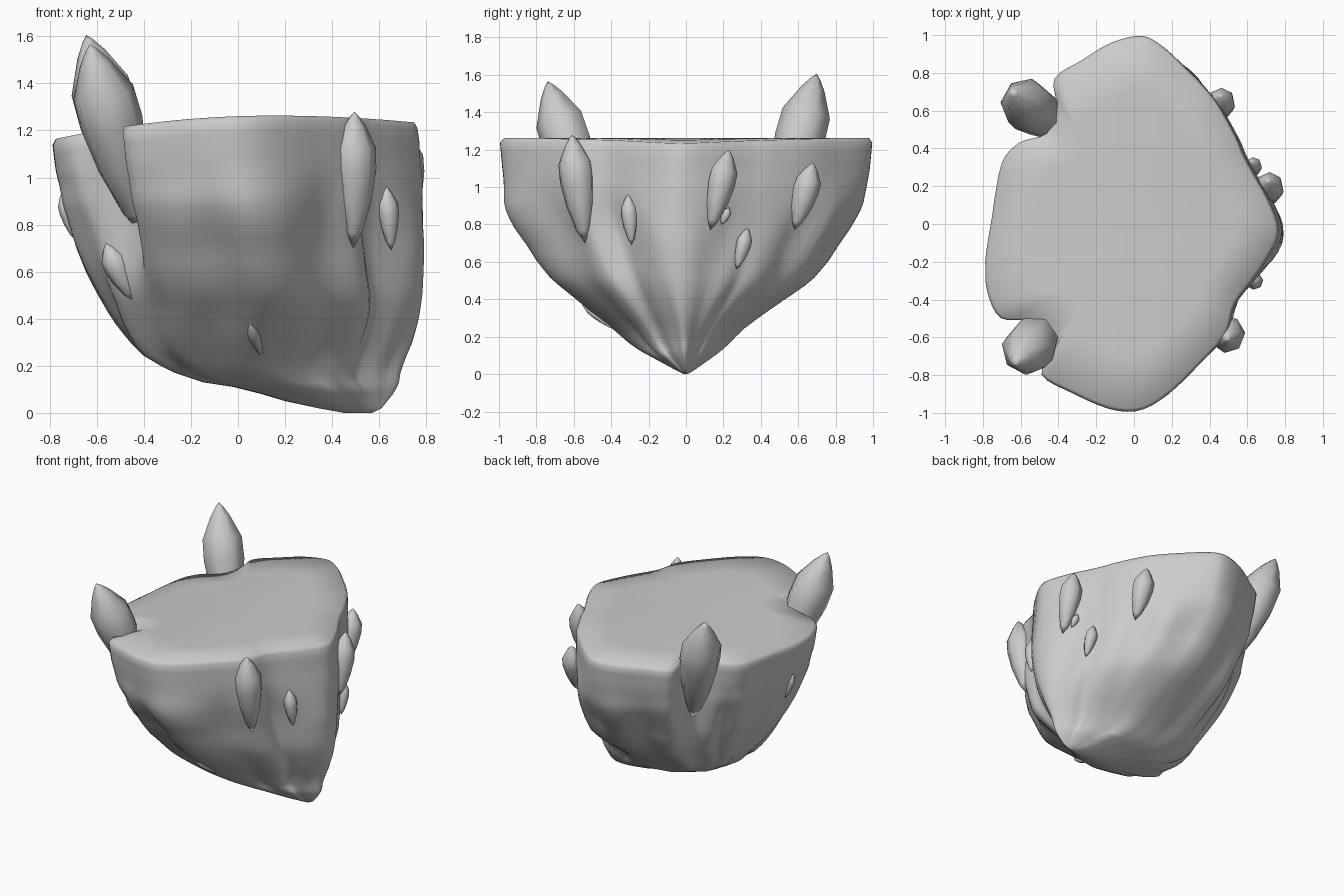
import bpy, bmesh, math
from mathutils import Vector, noise
from mathutils.bvhtree import BVHTree

if "Cube" in bpy.data.objects:
    bpy.data.objects.remove(bpy.data.objects["Cube"])

# Top outline of the rock, anticlockwise, with two notches on the left for the big crystals
OUTLINE = [(.77, -.04), (.70, .15), (.59, .35), (.54, .47), (.43, .66), (.27, .83), (.13, .96), (.03, 1),
           (-.12, .96), (-.28, .87), (-.42, .77), (-.41, .62), (-.46, .48), (-.61, .43), (-.70, .32),
           (-.75, .05), (-.79, -.20), (-.78, -.36), (-.71, -.50), (-.55, -.52), (-.42, -.64), (-.49, -.80),
           (-.30, -.91), (-.08, -.99), (.10, -.96), (.31, -.79), (.48, -.60), (.54, -.42), (.69, -.21)]
# Indices filled in lower down, where the notches fade out
FILLED = {11: (-.50, .67), 12: (-.55, .57), 19: (-.66, -.60), 20: (-.58, -.70)}
# z, x min, x max, half width in y
LEVELS = [(.00, .45, .57, .01), (.02, .34, .61, .05), (.05, .20, .635, .10), (.08, .10, .66, .15),
          (.11, -.02, .68, .20), (.13, -.15, .69, .23), (.17, -.27, .70, .28), (.23, -.39, .725, .34),
          (.30, -.46, .755, .43), (.40, -.54, .78, .56), (.50, -.60, .79, .69), (.60, -.65, .79, .77),
          (.70, -.69, .79, .83), (.80, -.72, .785, .90), (.90, -.75, .785, .955), (1.0, -.76, .785, .97),
          (1.1, -.775, .775, .985), (1.2, -.785, .77, .995), (1.26, -.79, .76, 1.0)]
SUB = 4


def smooth(t):
    t = max(0, min(1, t))
    return t * t * (3 - 2 * t)


def spline(points):
    """Closed Catmull-Rom curve through the points."""
    out, n = [], len(points)
    p = [Vector(q) for q in points]
    for i in range(n):
        a, b, c, d = (p[(i + k) % n] for k in (-1, 0, 1, 2))
        for s in range(SUB):
            t = s / SUB
            out.append(.5 * (2 * b + (c - a) * t + (2 * a - 5 * b + 4 * c - d) * t * t
                             + (3 * b - a - 3 * c + d) * t ** 3))
    return out


def level(z):
    for lo, hi in zip(LEVELS, LEVELS[1:]):
        if z <= hi[0]:
            t = (z - lo[0]) / (hi[0] - lo[0])
            return [a + (b - a) * t for a, b in zip(lo, hi)][1:]
    return LEVELS[-1][1:]


notched = spline(OUTLINE)
filled = spline([FILLED.get(i, p) for i, p in enumerate(OUTLINE)])


def top_drop(x):
    return (.10 if x < .15 else .07) * ((x - .15) / .93) ** 2


def rock_ring(z):
    """One contour of the rock, with furrows that fan out from the lower tip."""
    x0, x1, half = level(z)
    blend = smooth((z - .45) / .5)
    rough = smooth(z / .25) * (1 - .9 * smooth((z - .7) / .4))
    low = 1 - smooth((z - .1) / .4)  # fuller towards the front left near the base
    cx = (x0 + x1) / 2
    ring = []
    for a, b in zip(filled, notched):
        q = a.lerp(b, blend)
        ang = math.atan2(q.y, q.x)
        k = noise.noise((4.5 * math.cos(ang), 4.5 * math.sin(ang), z * 1.3))
        k = 1 + rough * (.08 * k - .05 * math.exp(-((ang + 1.1) / .13) ** 2))
        u = max(0, (q.x + .79) / 1.56)
        x = x0 + (x1 - x0) * u ** (1 + (.45 if q.y < 0 else .2) * low)
        x = cx + (x - cx) * k
        y = q.y * half * k * (1 + (.08 if q.y < 0 else -.14) * low)
        ring.append(Vector((x, y, z - top_drop(x) * smooth((z - .8) / .45))))
    return ring


# Rock body
bm = bmesh.new()
rings = [rock_ring(z) for z in (0, .02, .05, .08, .11, .13, .17, .2)]
rings += [rock_ring(.2 + .045 * i) for i in range(1, 23)]
rim = rock_ring(1.24)
rings.append(rim)
for s in (.982, .7, .35):
    ring = []
    for p in rim:
        x, y = p.x * s, p.y * s
        ring.append(Vector((x, y, 1.263 - top_drop(x))))
    rings.append(ring)
loops = [[bm.verts.new(p) for p in r] for r in rings]
n = len(notched)
for lo, hi in zip(loops, loops[1:]):
    for i in range(n):
        j = (i + 1) % n
        bm.faces.new((lo[i], lo[j], hi[j], hi[i]))
bm.faces.new(loops[0][::-1])
centre = bm.verts.new((0, 0, 1.263 - top_drop(0)))
for i in range(n):
    bm.faces.new((loops[-1][i], loops[-1][(i + 1) % n], centre))
bmesh.ops.recalc_face_normals(bm, faces=bm.faces)
tree = BVHTree.FromBMesh(bm)


def add_object(name, bm, angle):
    mesh = bpy.data.meshes.new(name)
    bm.to_mesh(mesh)
    bm.free()
    ob = bpy.data.objects.new(name, mesh)
    bpy.context.collection.objects.link(ob)
    bpy.ops.object.select_all(action='DESELECT')
    ob.select_set(True)
    bpy.context.view_layer.objects.active = ob
    bpy.ops.object.shade_smooth_by_angle(angle=math.radians(angle))
    return ob


add_object("rock", bm, 80)


def crystal(name, foot, tip, radius, sides=7):
    """Faceted spike, pointed at both ends and widest above the middle."""
    foot, tip = Vector(foot), Vector(tip)
    rot = (tip - foot).to_track_quat('Z', 'Y')
    bm = bmesh.new()
    rings = []
    for t, w in ((.12, .4), (.35, .8), (.58, 1), (.74, .97), (.90, .48), (.97, .18)):
        c = foot.lerp(tip, t)
        rings.append([bm.verts.new(c + rot @ Vector((math.cos(a), math.sin(a), 0)) * radius * w)
                      for a in (2 * math.pi * i / sides for i in range(sides))])
    ends = [bm.verts.new(foot), bm.verts.new(tip)]
    for i in range(sides):
        j = (i + 1) % sides
        for lo, hi in zip(rings, rings[1:]):
            bm.faces.new((lo[i], lo[j], hi[j], hi[i]))
        bm.faces.new((rings[0][j], rings[0][i], ends[0]))
        bm.faces.new((rings[-1][i], rings[-1][j], ends[1]))
    add_object(name, bm, 80)


# Two large crystals in the notches
crystal("large_crystal_front", (-.41, -.48, .76), (-.63, -.74, 1.565), .138)
crystal("large_crystal_back", (-.39, .48, .76), (-.645, .70, 1.605), .138)


def surface(axis, u, z):
    """Point on the rock seen along an axis: right (+x), front (-y) or left (-x)."""
    start, direction = {'right': ((2, u, min(z, 1.12)), (-1, 0, 0)),
                        'left': ((-2, u, z), (1, 0, 0)),
                        'front': ((u, -2, z), (0, 1, 0))}[axis]
    hit = tree.ray_cast(Vector(start), Vector(direction))[0]
    hit.z = z
    return hit - Vector(direction) * (.02 if axis == 'right' else 0)


# Small crystals set into the walls: view, foot (u, z), tip (u, z), radius
SMALL = [('right', -.29, .69, -.31, .96, .045), ('right', .13, .77, .23, 1.20, .075),
         ('right', .27, .56, .33, .78, .042), ('right', .58, .77, .68, 1.13, .072),
         ('right', .19, .80, .23, .89, .025), ('front', -.45, .48, -.56, .72, .055),
         ('front', .10, .24, .05, .38, .025), ('left', -.15, .74, -.17, .93, .03)]
for i, (axis, u0, z0, u1, z1, r) in enumerate(SMALL):
    foot, tip = surface(axis, u0, z0), surface(axis, u1, z1)
    if axis == 'right':  # these stand nearly upright
        mid = surface(axis, (u0 + u1) / 2, (z0 + z1) / 2).x
        foot.x, tip.x = mid + .01, mid - .01
    crystal(f"small_crystal_{i + 1}", foot, tip, r)
crystal("corner_crystal", (.49, -.54, .70), (.495, -.61, 1.28), .095)
